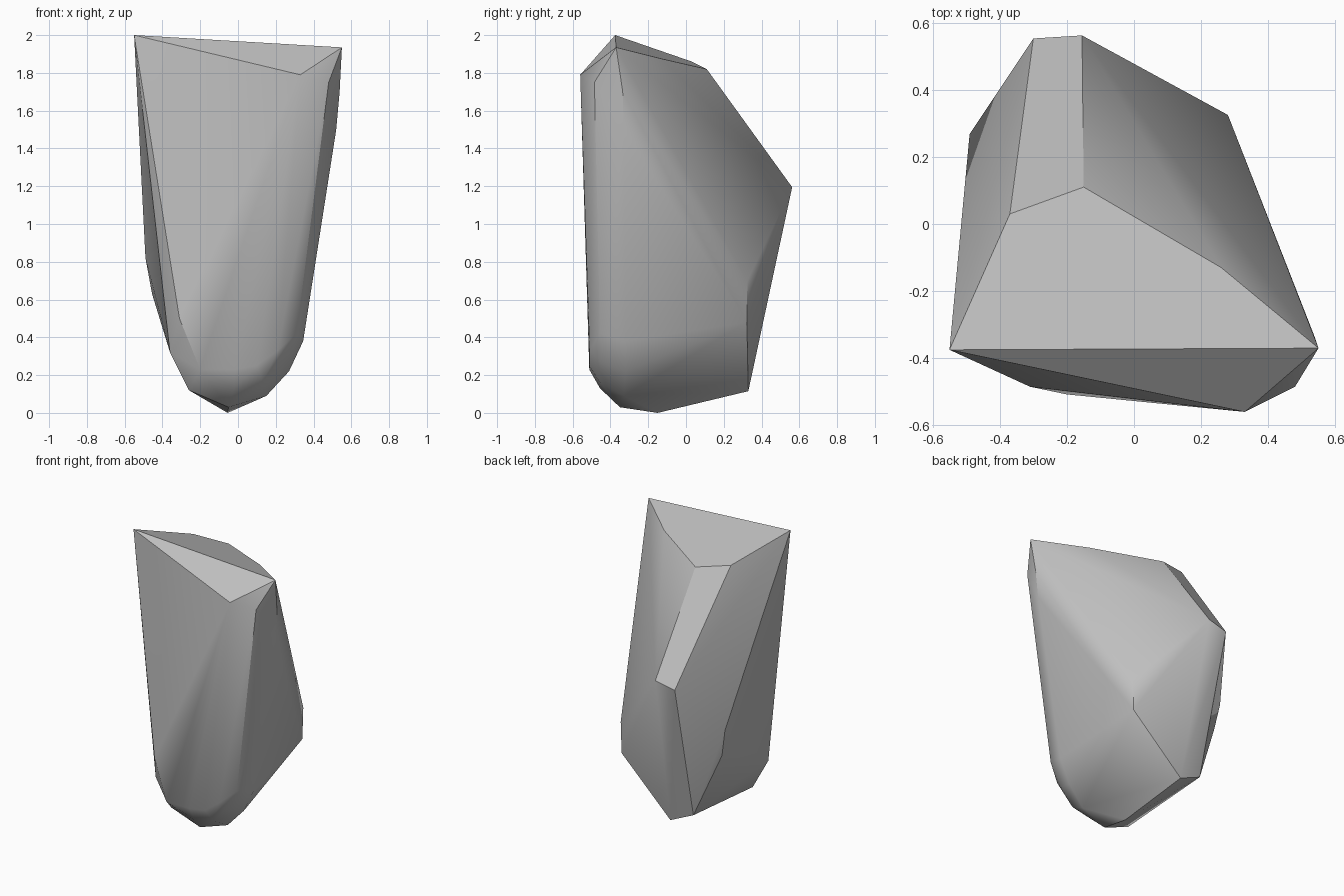
import bpy
import bmesh
import math

# Remove the default cube only
default_cube = bpy.data.objects.get("Cube")
if default_cube:
    bpy.data.objects.remove(default_cube, do_unlink=True)


def make_material(name, color):
    material = bpy.data.materials.new(name)
    material.use_nodes = True
    material.diffuse_color = color
    material.node_tree.nodes["Principled BSDF"].inputs["Base Color"].default_value = color
    return material


def make_hull(name, corners, material):
    """Wrap a convex skin around the corner points of a chipped stone."""
    bm = bmesh.new()
    for corner in corners:
        bm.verts.new(corner)
    hull = bmesh.ops.convex_hull(bm, input=bm.verts[:])
    loose = {v for v in hull["geom_interior"] + hull["geom_unused"]
             if isinstance(v, bmesh.types.BMVert)}
    bmesh.ops.delete(bm, geom=list(loose), context="VERTS")
    bmesh.ops.recalc_face_normals(bm, faces=bm.faces[:])
    mesh = bpy.data.meshes.new(name)
    bm.to_mesh(mesh)
    bm.free()
    mesh.materials.append(material)
    stone = bpy.data.objects.new(name, mesh)
    bpy.context.collection.objects.link(stone)
    return stone


# Slanted cap at the top, with its front lip
cap = [(-.55, -.375, 2), (.55, -.37, 1.935), (.33, -.56, 1.79),
       (-.15, .11, 1.82), (-.37, .03, 1.86), (.26, -.13, 1.875)]

# Ridge running down the back
ridge = [(-.155, .562, 1.195), (-.3, .553, 1.163)]

# Corners of the two flanks
flank_left = [(.28, .325, .7), (.275, .322, .48),
              (.48, -.485, 1.75), (.538, -.335, 1.7), (.52, -.33, 1.5)]
flank_right = [(-.49, .268, .82), (-.455, .25, .63), (-.31, -.485, .5)]

# Rounded foot: back edge, base point, then rims stepping forward
foot_back = [(-.11, .33, .115), (-.28, .318, .19), (-.055, -.15, 0)]
foot_rim = [(.345, -.32, .38), (.27, -.32, .22), (.15, -.33, .09),
            (-.05, -.35, .03), (-.26, -.37, .12), (-.36, -.4, .32)]
foot_bevel = [(.31, -.455, .42), (.22, -.455, .27),
              (.13, -.455, .16), (-.02, -.455, .13)]
foot_front = [(.21, -.51, .33), (.1, -.512, .25), (-.02, -.512, .23), (-.2, -.508, .23)]

stone_gray = make_material("stone gray", (.52, .52, .52, 1))
rock = make_hull(
    "rock",
    cap + ridge + flank_left + flank_right
    + foot_back + foot_rim + foot_bevel + foot_front,
    stone_gray)

# Soft shading on shallow bends, crisp creases elsewhere
bpy.ops.object.select_all(action="DESELECT")
rock.select_set(True)
bpy.context.view_layer.objects.active = rock
bpy.ops.object.shade_smooth_by_angle(angle=math.radians(30))
